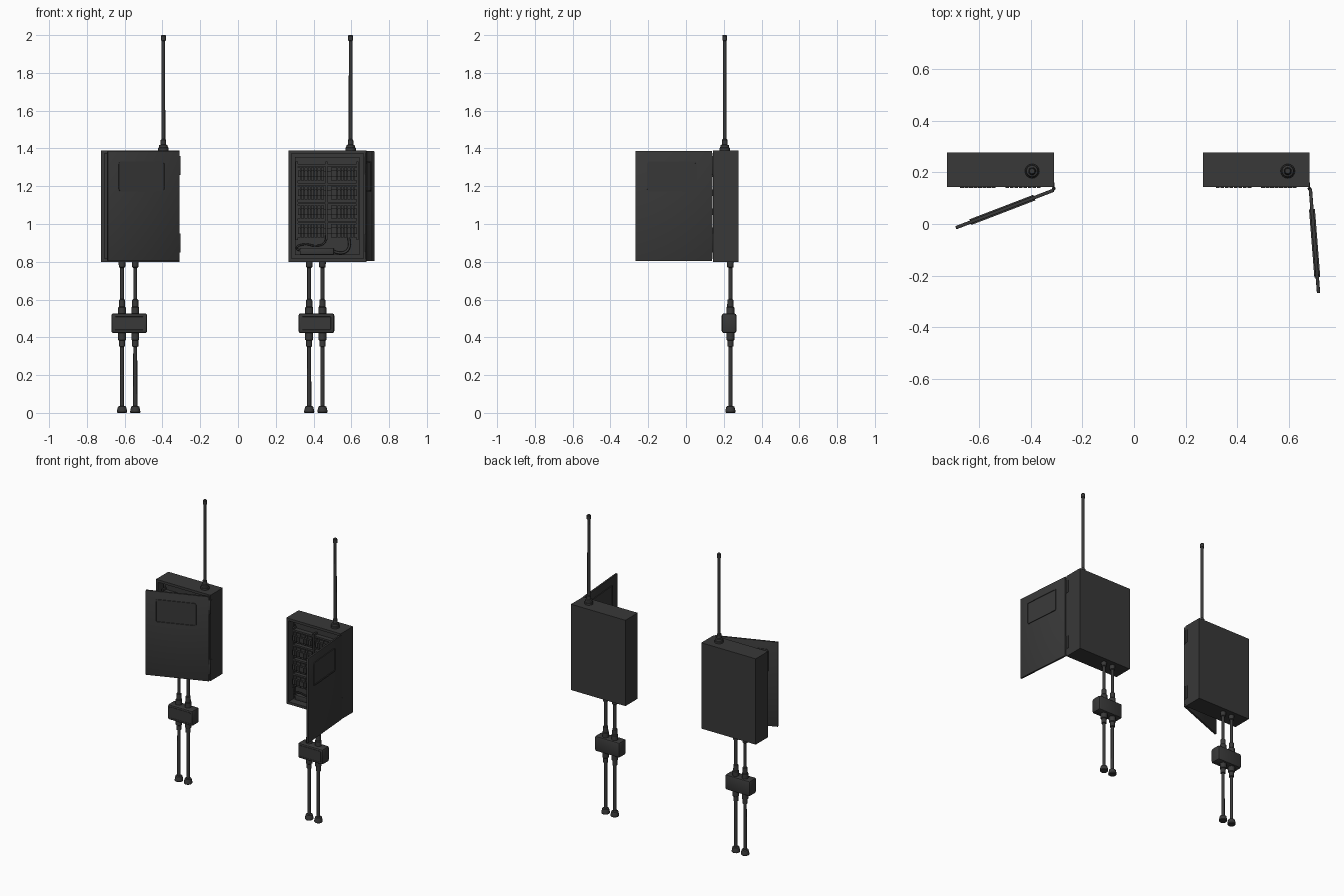
import bpy, bmesh, math
from mathutils import Matrix, Vector

if "Cube" in bpy.data.objects:
    bpy.data.objects.remove(bpy.data.objects["Cube"])

dark = bpy.data.materials.new("dark_paint")
dark.diffuse_color = (0.04, 0.04, 0.04, 1)
dark.use_nodes = True
dark.node_tree.nodes["Principled BSDF"].inputs["Base Color"].default_value = dark.diffuse_color


def finish(bm, name, matrix=None, smooth=False):
    bmesh.ops.recalc_face_normals(bm, faces=bm.faces)
    me = bpy.data.meshes.new(name)
    bm.to_mesh(me)
    bm.free()
    me.materials.append(dark)
    ob = bpy.data.objects.new(name, me)
    bpy.context.collection.objects.link(ob)
    if matrix:
        ob.matrix_world = matrix
    if smooth:
        bpy.context.view_layer.objects.active = ob
        ob.select_set(True)
        bpy.ops.object.shade_smooth_by_angle(angle=math.radians(35))
        ob.select_set(False)
    return ob


def add_box(bm, lo, hi):
    lo, hi = Vector(lo), Vector(hi)
    m = Matrix.Translation((lo + hi) / 2) @ Matrix.Diagonal((*(hi - lo), 1))
    return bmesh.ops.create_cube(bm, size=1, matrix=m)["verts"]


def boxes(name, items, matrix, bevel=0):
    bm = bmesh.new()
    for lo, hi in items:
        add_box(bm, lo, hi)
    if bevel:
        bmesh.ops.bevel(bm, geom=bm.edges[:], offset=bevel, segments=2,
                        affect='EDGES', profile=0.5)
    return finish(bm, name, matrix, bool(bevel))


def lathe(name, x, y, profile, matrix, sides=16):
    """Stack of rings from (radius, z) pairs, capped at both ends."""
    bm = bmesh.new()
    rings = [[bm.verts.new((x + r * math.cos(a), y + r * math.sin(a), z))
              for a in (2 * math.pi * i / sides for i in range(sides))]
             for r, z in profile]
    for a, b in zip(rings, rings[1:]):
        for i in range(sides):
            j = (i + 1) % sides
            bm.faces.new((a[i], a[j], b[j], b[i]))
    bm.faces.new(rings[0])
    bm.faces.new(rings[-1])
    return finish(bm, name, matrix, True)


def recessed(name, lo, hi, rim, depth, matrix, corner=0, sides=(-1,)):
    """Box whose y faces are inset by a rim and pushed inward."""
    bm = bmesh.new()
    add_box(bm, lo, hi)
    if corner:
        edges = [e for e in bm.edges
                 if abs(e.verts[0].co.y - e.verts[1].co.y) > 1e-4]
        bmesh.ops.bevel(bm, geom=edges, offset=corner, segments=3,
                        affect='EDGES', profile=0.5)
    bm.normal_update()
    for s in sides:
        face = next(f for f in bm.faces if f.normal.y * s > 0.9)
        bmesh.ops.inset_region(bm, faces=[face], thickness=rim)
        # second inset makes the recess walls
        bmesh.ops.inset_region(bm, faces=[face], thickness=0.0005)
        for v in face.verts:
            v.co.y -= s * depth
    return finish(bm, name, matrix)


def cable(name, points, radius, matrix):
    cu = bpy.data.curves.new(name, 'CURVE')
    cu.dimensions = '3D'
    cu.bevel_depth = radius
    cu.bevel_resolution = 2
    cu.resolution_u = 6
    cu.use_fill_caps = True
    sp = cu.splines.new('BEZIER')
    sp.bezier_points.add(len(points) - 1)
    for p, co in zip(sp.bezier_points, points):
        p.co = co
        p.handle_left_type = p.handle_right_type = 'AUTO'
    cu.materials.append(dark)
    ob = bpy.data.objects.new(name, cu)
    bpy.context.collection.objects.link(ob)
    ob.matrix_world = matrix


W, F, B, Z0, Z1 = 0.414, 0.143, 0.277, 0.80, 1.39

for left, swing in ((-0.724, 21), (0.267, 94.5)):
    M = Matrix.Translation((left, 0, 0))

    # cabinet shell and mounting plate
    recessed("cabinet_shell", (0, F, Z0), (W, B, Z1), 0.024, 0.055, M)
    recessed("mounting_plate", (0.034, 0.178, 0.835), (0.376, 0.1985, 1.355),
             0.012, 0.006, M)

    # four rows of terminal blocks in two columns on rails
    rails, blocks, ducts = [], [], []
    for row in range(4):
        z = 0.965 + row * 0.1
        rails.append(((0.038, 0.160, z - 0.014), (0.372, 0.184, z + 0.014)))
        ducts.append(((0.046, 0.152, z + 0.040), (0.364, 0.184, z + 0.052)))
        for start in (0.05, 0.225):
            for i in range(8):
                x = start + i * 0.0175
                blocks.append(((x, 0.156, z - 0.036), (x + 0.015, 0.184, z + 0.034)))
                blocks.append(((x, 0.139, z - 0.017), (x + 0.015, 0.158, z + 0.017)))
    for x in (0.038, 0.196, 0.360):
        ducts.append(((x, 0.150, 0.915), (x + 0.012, 0.184, 1.33)))
    boxes("terminal_rails", rails, M)
    boxes("terminal_blocks", blocks, M)
    boxes("wire_ducts", ducts, M)

    # power supply and its cables
    boxes("power_supply", [((0.06, 0.150, 0.838), (0.24, 0.184, 0.874))], M, 0.004)
    cable("supply_cable", [(0.23, 0.162, 0.856), (0.29, 0.158, 0.848),
                           (0.318, 0.158, 0.87), (0.32, 0.162, 0.93)], 0.007, M)
    cable("looped_cable", [(0.07, 0.162, 0.858), (0.045, 0.158, 0.872),
                           (0.08, 0.158, 0.892), (0.15, 0.158, 0.885),
                           (0.19, 0.16, 0.90), (0.20, 0.165, 0.94)], 0.005, M)

    # swung-open door with a framed window on both faces
    D = M @ Matrix.Translation((0.410, 0.137, 0)) @ Matrix.Rotation(math.radians(swing), 4, 'Z')
    boxes("door", [((-0.406, -0.013, 0.804), (0, 0, 1.386))], D, 0.002)
    recessed("door_window", (-0.345, -0.018, 1.172), (-0.08, 0.005, 1.332),
             0.008, 0.004, D, 0.014, (-1, 1))

    # hinge barrels and leaves
    for z in (0.85, 1.26):
        lathe("hinge_barrel", 0.413, 0.137,
              [(0.005, z), (0.007, z + 0.003), (0.007, z + 0.097), (0.005, z + 0.1)], M, 12)
        boxes("hinge_leaf", [((0.411, 0.139, z + 0.005), (0.416, 0.160, z + 0.095))], M)
    lathe("hinge_pin", 0.412, 0.138, [(0.0035, 0.815), (0.0035, 1.375)], M, 8)

    # antenna with stepped base and capped tip
    lathe("antenna", 0.329, 0.205,
          [(0.028, 1.388), (0.028, 1.402), (0.024, 1.405), (0.022, 1.417),
           (0.015, 1.42), (0.014, 1.446), (0.010, 1.45), (0.0095, 1.97),
           (0.013, 1.971), (0.013, 1.996), (0.010, 2.0)], M)

    # conduit pipes with collars, glands and flared feet
    for x in (0.110, 0.180):
        lathe("conduit_pipe", x, 0.235,
              [(0.024, 0), (0.027, 0.004), (0.026, 0.014), (0.021, 0.034),
               (0.011, 0.037), (0.0105, 0.35), (0.016, 0.352), (0.016, 0.383),
               (0.021, 0.387), (0.021, 0.425), (0.021, 0.558), (0.017, 0.562),
               (0.016, 0.598), (0.0105, 0.602), (0.0105, 0.768), (0.017, 0.772),
               (0.018, 0.802)], M)

    # junction box across both pipes
    boxes("junction_box", [((0.053, 0.190, 0.422), (0.243, 0.267, 0.527))], M, 0.012)
    recessed("junction_box_lid", (0.066, 0.187, 0.434), (0.230, 0.192, 0.515),
             0.006, 0.001, M, 0.008)
